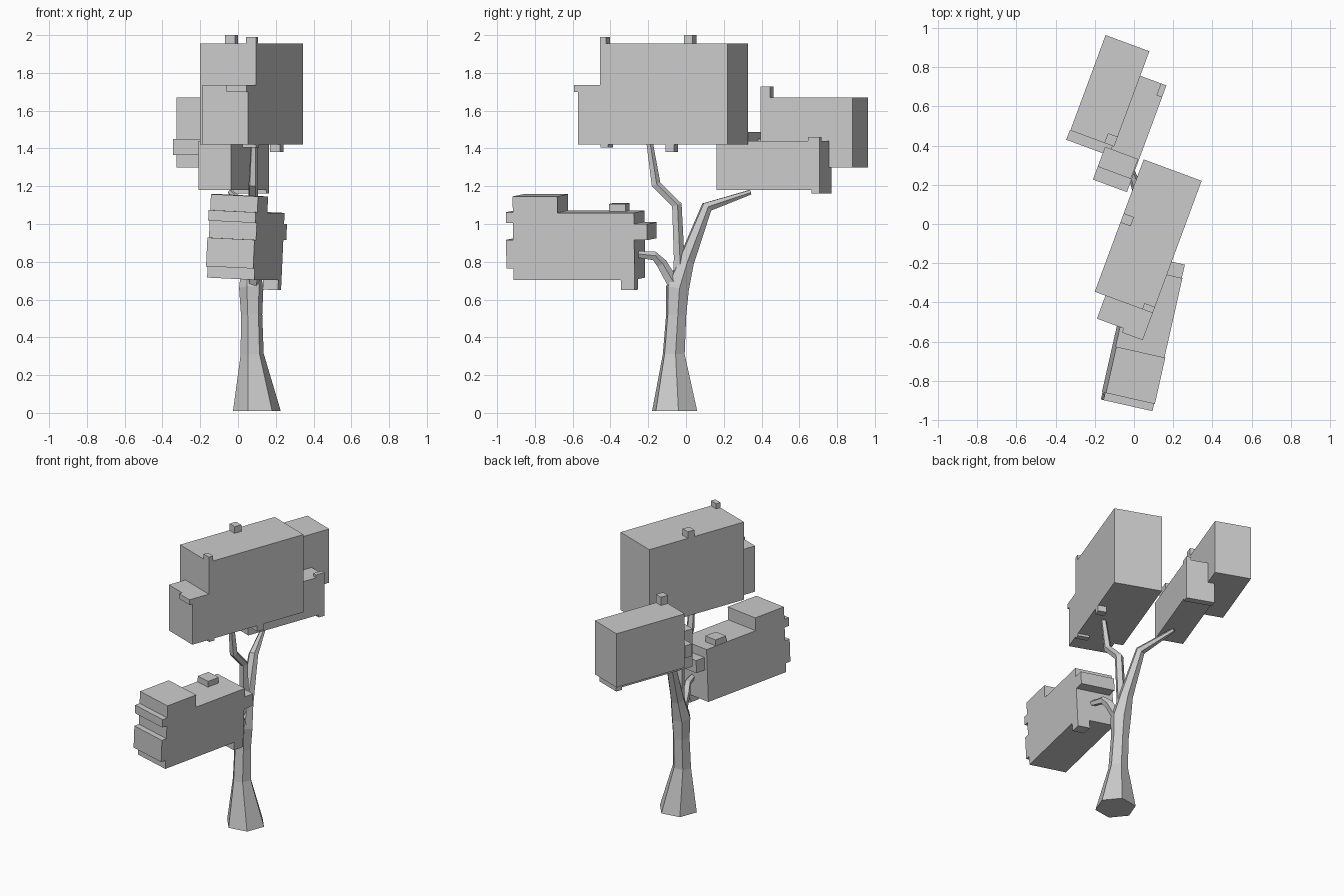
import bpy, bmesh, math
from mathutils import Matrix, Vector

if "Cube" in bpy.data.objects:
    bpy.data.objects.remove(bpy.data.objects["Cube"])


def make(name, bm):
    bmesh.ops.recalc_face_normals(bm, faces=bm.faces)
    me = bpy.data.meshes.new(name)
    bm.to_mesh(me)
    bm.free()
    ob = bpy.data.objects.new(name, me)
    bpy.context.collection.objects.link(ob)
    return ob


def blocks(name, frame, parts):
    """Box-shaped pieces (x0, x1, y0, y1, z0, z1) placed in a rotated frame."""
    for label, (x0, x1, y0, y1, z0, z1) in parts:
        bm = bmesh.new()
        size = Matrix.Diagonal((x1 - x0, y1 - y0, z1 - z0, 1))
        mid = Matrix.Translation(((x0 + x1) / 2, (y0 + y1) / 2, (z0 + z1) / 2))
        bmesh.ops.create_cube(bm, size=1, matrix=frame @ mid @ size)
        make(f"{name}_{label}", bm)


def limb(name, path, sides):
    """Faceted tapering tube along (x, y, z, radius) points."""
    bm = bmesh.new()
    pts = [Vector(p[:3]) for p in path]
    rings = []
    for i, p in enumerate(path):
        a, b = pts[max(i - 1, 0)], pts[min(i + 1, len(pts) - 1)]
        d = (b - a).normalized()
        if i == 0 and p[2] < 0.1:
            d = Vector((0, 0, 1))
        side = Vector((1, 0, 0))
        side = (side - d * side.dot(d)).normalized()
        other = d.cross(side)
        ring = []
        for k in range(sides):
            t = 2 * math.pi * (k + 0.15) / sides
            ring.append(bm.verts.new(pts[i] + p[3] * (math.cos(t) * side + math.sin(t) * other)))
        rings.append(ring)
    for r, s in zip(rings, rings[1:]):
        for k in range(sides):
            n = (k + 1) % sides
            bm.faces.new((r[k], r[n], s[n], s[k]))
    bm.faces.new(rings[0])
    bm.faces.new(rings[-1])
    make(name, bm)


# Trunk and branches
limb("trunk", [(.10, -.06, .01, .128), (.075, -.065, .31, .062), (.072, -.052, .52, .057),
               (.070, -.045, .66, .065), (.066, .0, .80, .046), (.04, .11, 1.09, .032),
               (-.04, .34, 1.168, .014)], 6)
limb("top_branch", [(.07, -.04, .68, .035), (.075, -.038, .82, .030), (.08, -.05, 1.10, .028),
                    (.08, -.16, 1.21, .026), (.085, -.195, 1.44, .018)], 5)
limb("front_branch", [(.08, -.06, .67, .035), (.09, -.13, .79, .030),
                      (.11, -.17, .83, .025), (.13, -.27, .84, .018)], 5)

# Foliage frames: two share a yaw, the low one is also rolled slightly
turn = Matrix.Rotation(math.radians(-20.3), 4, 'Z')
low = (Matrix.Rotation(math.radians(-12.7), 4, 'Z')
       @ Matrix.Translation((.167, 0, .885))
       @ Matrix.Rotation(math.radians(2.7), 4, 'Y')
       @ Matrix.Translation((-.167, 0, -.885)))

# High foliage
blocks("high_foliage", turn, [
    ("main", (-.068, .247, -.393, .326, 1.42, 1.955)),
    ("step", (-.01, .247, -.518, -.393, 1.42, 1.735)),
    ("lip", (.135, .247, -.54, -.518, 1.70, 1.735)),
    ("top_bump", (-.068, -.012, -.017, .033, 1.955, 2.0)),
    ("corner_bump", (.19, .247, -.393, -.36, 1.955, 1.99)),
    ("under_bump", (.19, .247, -.025, .025, 1.38, 1.42)),
    ("under_lip", (.17, .247, -.39, -.35, 1.405, 1.42)),
])

# Rear foliage
blocks("rear_foliage", turn, [
    ("main", (-.47, -.232, .335, .853, 1.30, 1.67)),
    ("ledge", (-.473, -.24, .283, .335, 1.365, 1.45)),
    ("top_bump", (-.285, -.232, .335, .388, 1.67, 1.727)),
    ("side", (-.275, -.09, .14, .72, 1.18, 1.44)),
    ("side_step", (-.275, -.095, .21, .318, 1.44, 1.488)),
    ("side_lip", (-.12, -.09, .655, .72, 1.44, 1.46)),
    ("foot", (-.275, -.09, .675, .72, 1.162, 1.18)),
])

# Front foliage
blocks("front_foliage", low, [
    ("main", (.037, .293, -.872, -.215, .71, 1.065)),
    ("tower", (.037, .293, -.872, -.63, 1.065, 1.152)),
    ("lower_ledge", (.037, .293, -.91, -.872, .77, .922)),
    ("upper_ledge", (.037, .293, -.91, -.872, 1.012, 1.068)),
    ("top_bump", (.04, .135, -.385, -.295, 1.065, 1.105)),
    ("rear_ledge", (.06, .293, -.215, -.145, .92, 1.005)),
    ("foot", (.21, .293, -.29, -.215, .655, .71)),
])
